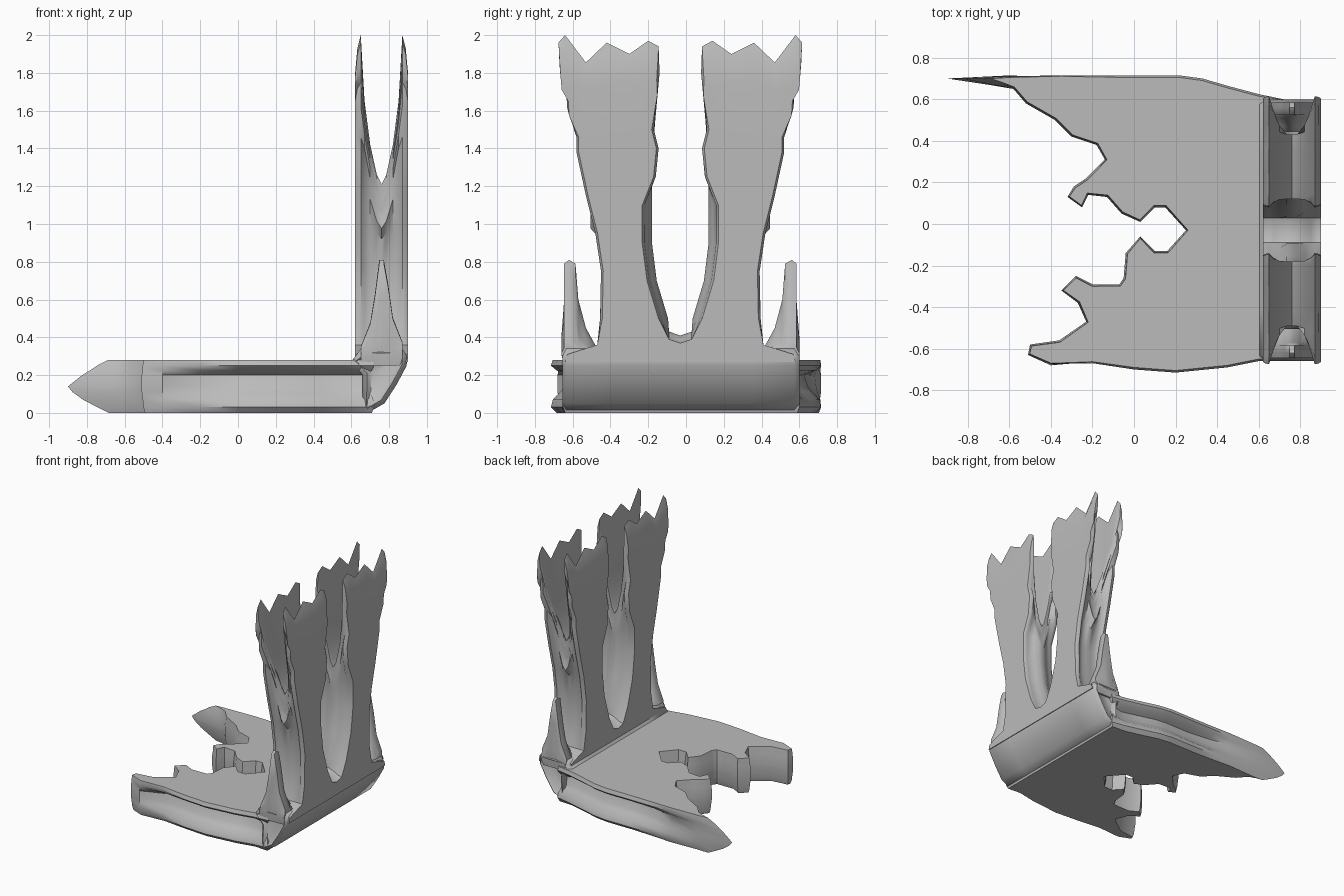
import bpy, bmesh
from math import radians
from mathutils import Vector

cube = bpy.data.objects.get("Cube")
if cube:
    bpy.data.objects.remove(cube, do_unlink=True)

grey = bpy.data.materials.new("plain_grey")
grey.use_nodes = True
grey.diffuse_color = (0.5, 0.5, 0.5, 1)
grey.node_tree.nodes["Principled BSDF"].inputs["Base Color"].default_value = (0.5, 0.5, 0.5, 1)

CENTRE = -0.03  # wall symmetry line in y


def loft(name, loops, angle):
    """Skin a stack of equal-length loops and cap both ends."""
    bm = bmesh.new()
    rings = [[bm.verts.new(p) for p in loop] for loop in loops]
    n = len(rings[0])
    for a, b in zip(rings, rings[1:]):
        for i in range(n):
            j = (i + 1) % n
            bm.faces.new((a[i], a[j], b[j], b[i]))
    caps = [bm.faces.new(rings[0]), bm.faces.new(rings[-1])]
    for cap in caps:
        cap.normal_update()
    bmesh.ops.triangulate(bm, faces=caps)
    bmesh.ops.recalc_face_normals(bm, faces=bm.faces)
    mesh = bpy.data.meshes.new(name)
    bm.to_mesh(mesh)
    bm.free()
    mesh.materials.append(grey)
    obj = bpy.data.objects.new(name, mesh)
    bpy.context.collection.objects.link(obj)
    for o in bpy.context.selected_objects:
        o.select_set(False)
    bpy.context.view_layer.objects.active = obj
    obj.select_set(True)
    bpy.ops.object.shade_smooth_by_angle(angle=radians(angle))


def inward(points):
    """Inward directions for a clockwise outline."""
    pts = [Vector(p) for p in points]
    out = []
    for i, p in enumerate(pts):
        a = (p - pts[i - 1]).normalized()
        b = (pts[(i + 1) % len(pts)] - p).normalized()
        d = a + b
        out.append(Vector((d.y, -d.x)).normalized())
    return out


# Floor slab: torn outline, hollow channel along both long sides
floor = [(-.9, .7), (-.6, .715), (-.35, .715), (-.2, .715), (0, .715), (.22, .715),
         (.33, .7), (.45, .665), (.6, .625), (.72, .6), (.72, -.65), (.6, -.66),
         (.45, -.69), (.2, -.715), (0, -.7), (-.2, -.67), (-.4, -.68), (-.51, -.63),
         (-.5, -.58), (-.36, -.56), (-.23, -.47), (-.27, -.38), (-.35, -.32),
         (-.28, -.25), (-.2, -.29), (-.07, -.29), (-.05, -.26), (-.04, -.14),
         (.03, -.06), (.1, -.13), (.16, -.13), (.25, -.03), (.15, .08), (.1, .08),
         (.03, .01), (-.06, .05), (-.13, .13), (-.22, .14), (-.25, .08), (-.32, .13),
         (-.29, .18), (-.23, .22), (-.14, .31), (-.18, .38), (-.3, .42), (-.38, .5),
         (-.52, .58), (-.58, .65), (-.7, .67)]
floor_in = inward(floor)


def floor_loop(z, channel, rim, tip):
    """tip: how far the pointed end reaches at this height."""
    loop = []
    for (x, y), d in zip(floor, floor_in):
        depth = rim
        if abs(y) > .59 and x > -.38:
            depth = channel * min(1, (x + .5) / .4, (.85 - x) / .25)
        p = Vector((x, y)) + d * depth
        if p.x < -.6:
            p.x = -.6 + (p.x + .6) * tip
        loop.append((p.x, p.y, z))
    return loop


loft("floor_slab", [floor_loop(*s) for s in (
    (0.0, .03, .02, .3), (.03, 0, .01, .5), (.07, .01, .006, .75), (.11, .05, 0, .92),
    (.14, .07, 0, 1), (.2, .09, 0, .75), (.225, .03, .004, .62),
    (.25, 0, .006, .5), (.28, .01, .01, .3))], 40)

# Curved corner joining floor and wall
corner = [(.66, .01), (.66, .2), (.6, .275), (.63, .31), (.65, .34), (.87, .34),
          (.895, .3), (.893, .25), (.84, .15), (.775, .05), (.69, .002)]
corner_in = inward(corner)


def corner_loop(y, inset):
    return [(x + d.x * inset, y, z + d.y * inset) for (x, z), d in zip(corner, corner_in)]


loft("corner_bend", [corner_loop(y, i) for y, i in (
    (-.63, .05), (-.655, .025), (-.635, 0), (-.4, 0), (.34, 0), (.575, 0),
    (.6, .025), (.57, .05))], 60)

# Wall: two ragged skins that split apart above a solid core
half = [(-.61, .27), (-.6, .31), (-.44, .36), (-.425, .5), (-.42, .75), (-.45, .95),
        (-.5, 1.15), (-.55, 1.38), (-.55, 1.46), (-.6, 1.62), (-.605, 1.75),
        (-.64, 1.85), (-.645, 1.96), (-.61, 2.0), (-.5, 1.855), (-.39, 1.96),
        (-.27, 1.9), (-.17, 1.97), (-.115, 1.94), (-.11, 1.8), (-.14, 1.5),
        (-.115, 1.4), (-.13, 1.25), (-.19, 1.1), (-.19, .9), (-.165, .7), (-.105, .5),
        (-.06, .43)]
wall = half + [(0, .41)] + [(-y, z) for y, z in reversed(half)]
wall_in = inward(wall)


def wall_loop(x, top, inset, core):
    """top: height of the ragged edge, core: how far the edge follows the core."""
    loop = []
    knee = min(top - .3, 1.5)
    for (y, z), d in zip(wall, wall_in):
        side = 1 if y > 0 else -1
        if z > 1.2:
            # above the solid part the core tapers in from both edges
            target = side * min(max(abs(y), .15), .46)
            y += d.x * inset + (target - y) * core
        elif z > .45:
            # the core bulges past the skins between the pillars
            y += d.x * inset - side * (.04 if abs(y) < .25 else .025) * core
        elif abs(y) < .12:
            z -= .04 * (1 - core)
        if z > knee:
            z = knee + (z - knee) * (top - knee) / (2 - knee)
        loop.append((x, y + CENTRE, z))
    return loop


skins = [(.62, 1.8, .012, 0), (.632, 1.93, .004, 0), (.65, 2.0, 0, 0),
         (.67, 1.65, .01, .3), (.70, 1.42, .01, .7), (.735, 1.26, 0, 1), (.76, 1.21, 0, 1)]
layers = [wall_loop(*s) for s in skins]
layers += [wall_loop(1.52 - x, *rest) for x, *rest in reversed(skins[:-1])]
loft("split_wall", layers, 42)

# Thin spikes standing at both ends of the wall
spike = [(-.615, .25), (-.63, .4), (-.615, .6), (-.615, .79), (-.59, .81), (-.555, .79),
         (-.54, .6), (-.5, .45), (-.44, .34), (-.42, .25)]
for label, side in (("right", 1), ("left", -1)):
    loops = []
    for dx, k in ((-.11, .1), (-.06, .35), (-.035, .65), (-.012, 1), (.012, 1),
                  (.035, .75), (.06, .4), (.11, .15)):
        loops.append([(.76 + dx, side * y + CENTRE, .3 + (z - .3) * (k if z > .3 else 1))
                      for y, z in spike])
    loft(label + "_end_spike", loops, 60)
